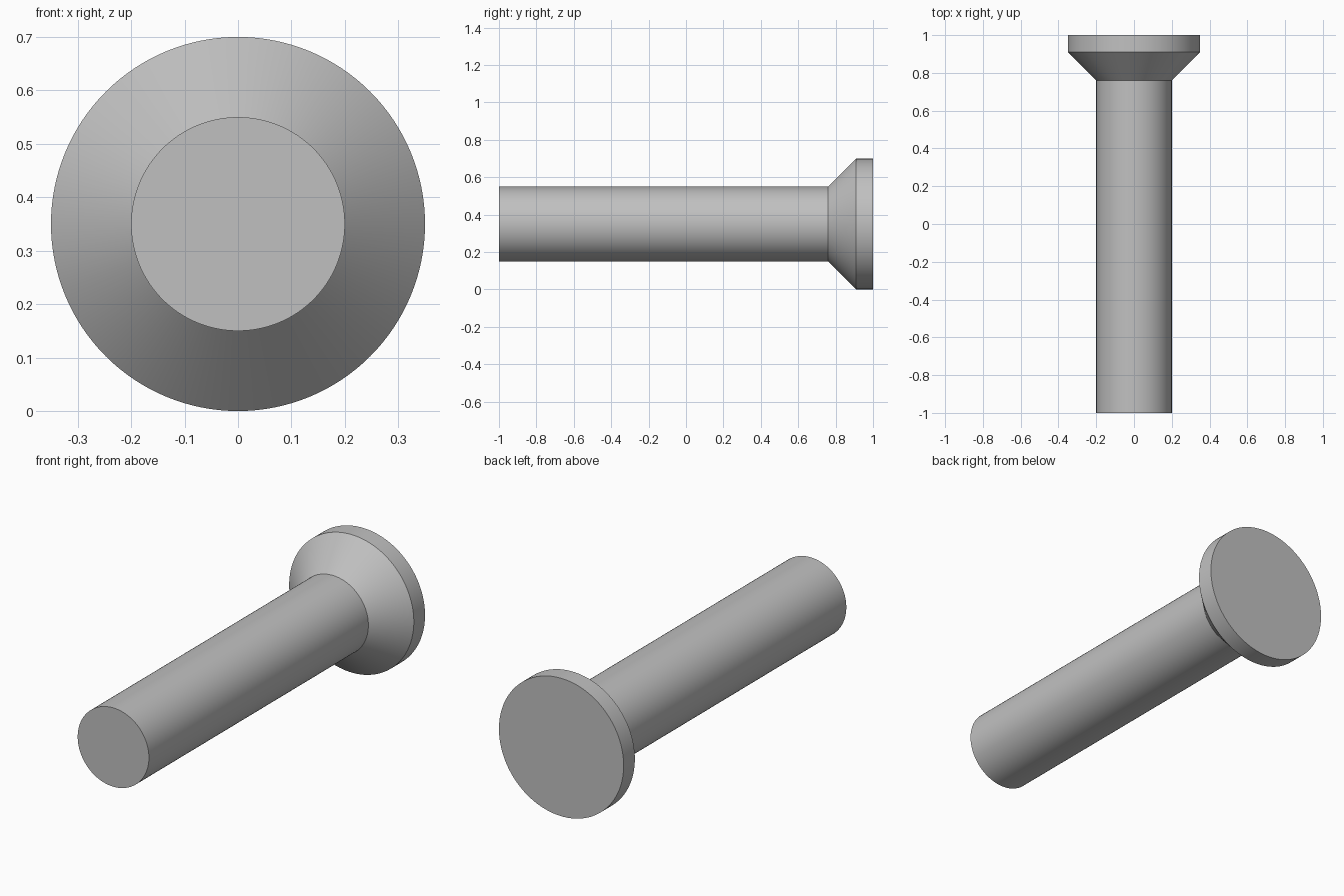
import bpy, bmesh, math
from mathutils import Matrix, Vector

default = bpy.data.objects.get("Cube")
if default:
    bpy.data.objects.remove(default, do_unlink=True)

RADIUS = 0.35          # head radius, also the height of the axis
TWIST = math.radians(10)

steel = bpy.data.materials.new("grey_steel")
steel.use_nodes = True
steel.diffuse_color = (0.53, 0.53, 0.53, 1)
steel.node_tree.nodes["Principled BSDF"].inputs["Base Color"].default_value = steel.diffuse_color


def loft(name, rings):
    """Skin matching rings of (x, y, z) points and cap both ends."""
    bm = bmesh.new()
    loops = [[bm.verts.new(p) for p in ring] for ring in rings]
    for a, b in zip(loops, loops[1:]):
        for i in range(len(a)):
            j = (i + 1) % len(a)
            bm.faces.new((a[i], a[j], b[j], b[i]))
    bm.faces.new(loops[0])
    bm.faces.new(loops[-1])
    bmesh.ops.recalc_face_normals(bm, faces=bm.faces)
    mesh = bpy.data.meshes.new(name)
    bm.to_mesh(mesh)
    bm.free()
    mesh.materials.append(steel)
    obj = bpy.data.objects.new(name, mesh)
    bpy.context.collection.objects.link(obj)
    return obj


def circle(radius, y, sides=128):
    return [(radius * math.cos(t), y, RADIUS + radius * math.sin(t))
            for t in (2 * math.pi * i / sides for i in range(sides))]


def twisted(points, y):
    """Place a flat outline across the axis, turned with the recess."""
    turn = Matrix.Rotation(TWIST, 2)
    return [(p.x, y, RADIUS + p.y) for p in (turn @ Vector(q) for q in points)]


def cross_outline(reach, half, fillet, steps=10):
    """Plus shape with rounded inner corners."""
    quarter = [Vector((reach, -half)), Vector((reach, half))]
    c = half + fillet
    for i in range(steps + 1):
        t = math.radians(270 - 90 * i / steps)
        quarter.append(Vector((c + fillet * math.cos(t), c + fillet * math.sin(t))))
    return [Matrix.Rotation(k * math.pi / 2, 2) @ p for k in range(4) for p in quarter]


def square(h):
    return [(h, -h), (h, h), (-h, h), (-h, -h)]


def cut(target, tool, operation):
    """Apply a boolean and discard the tool."""
    tool.hide_render = True
    mod = target.modifiers.new("cut", "BOOLEAN")
    mod.operation = operation
    mod.solver = "EXACT"
    mod.object = tool
    with bpy.context.temp_override(object=target, active_object=target):
        bpy.ops.object.modifier_apply(modifier=mod.name)
    bpy.data.objects.remove(tool, do_unlink=True)


# Shank, countersunk cone and rim in one turned body
screw = loft("countersunk_screw", [circle(r, y) for r, y in
             ((0.2, -1), (0.2, 0.76), (RADIUS, 0.91), (RADIUS, 1))])

# Cross recess whose arm ends slope in towards the floor
outline = cross_outline(0.3, 0.036, 0.05)
recess = loft("recess_cutter", [twisted(outline, 0.8), twisted(outline, 1.1)])
taper = loft("taper_cutter", [twisted(square(0.05), 0.86), twisted(square(0.21), 1.02)])
cut(recess, taper, "INTERSECT")
cut(screw, recess, "DIFFERENCE")

# Smooth round walls, crisp rims
bpy.ops.object.select_all(action="DESELECT")
screw.select_set(True)
bpy.context.view_layer.objects.active = screw
bpy.ops.object.shade_smooth_by_angle(angle=math.radians(25))
